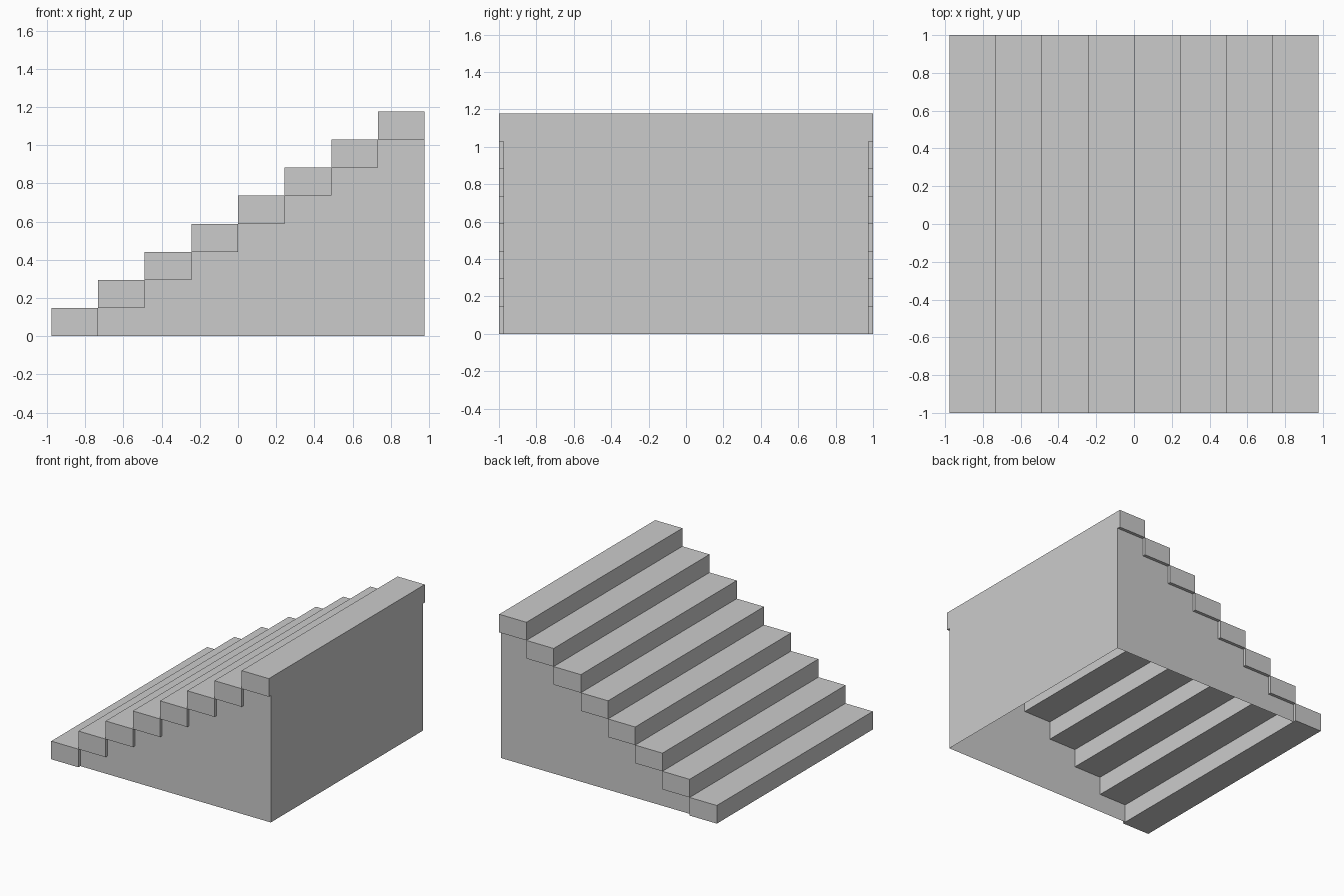
import bpy
import bmesh

if "Cube" in bpy.data.objects:
    bpy.data.objects.remove(bpy.data.objects["Cube"], do_unlink=True)

STEPS = 8
HALF_LENGTH = 0.977
TREAD = 2 * HALF_LENGTH / STEPS
RISE = 1.177 / STEPS
HALF_WIDTH = 1.0
WALL_Y = 0.975

grey = bpy.data.materials.new("plain grey")
grey.use_nodes = True
colour = (0.6, 0.6, 0.6, 1)
grey.diffuse_color = colour
grey.node_tree.nodes["Principled BSDF"].inputs["Base Color"].default_value = colour


def add_object(name, bm):
    mesh = bpy.data.meshes.new(name)
    bm.to_mesh(mesh)
    bm.free()
    mesh.materials.append(grey)
    obj = bpy.data.objects.new(name, mesh)
    bpy.context.collection.objects.link(obj)
    return obj


def step_x(i):
    return -HALF_LENGTH + i * TREAD


# Solid treads, each a block overhanging the side walls
for i in range(STEPS):
    bm = bmesh.new()
    bmesh.ops.create_cube(bm, size=1)
    bmesh.ops.scale(bm, vec=(TREAD, 2 * HALF_WIDTH, RISE), verts=bm.verts)
    centre = (step_x(i + 0.5), 0, (i + 0.5) * RISE)
    bmesh.ops.translate(bm, vec=centre, verts=bm.verts)
    add_object(f"step_{i + 1}", bm)

# Stepped outline below the treads
outline = [(step_x(1), 0)]
for i in range(1, STEPS):
    outline += [(step_x(i), i * RISE), (step_x(i + 1), i * RISE)]
outline.append((HALF_LENGTH, 0))

# Thin side walls, open underneath
for name, y in (("front_side_wall", -WALL_Y), ("back_side_wall", WALL_Y)):
    bm = bmesh.new()
    face = bm.faces.new([bm.verts.new((x, y, z)) for x, z in outline])
    face.normal_update()
    if face.normal.y * y < 0:
        face.normal_flip()
    add_object(name, bm)

# Tall end wall under the top step
bm = bmesh.new()
top = (STEPS - 1) * RISE
corners = [(-WALL_Y, 0), (WALL_Y, 0), (WALL_Y, top), (-WALL_Y, top)]
bm.faces.new([bm.verts.new((HALF_LENGTH, y, z)) for y, z in corners])
add_object("tall_end_wall", bm)
